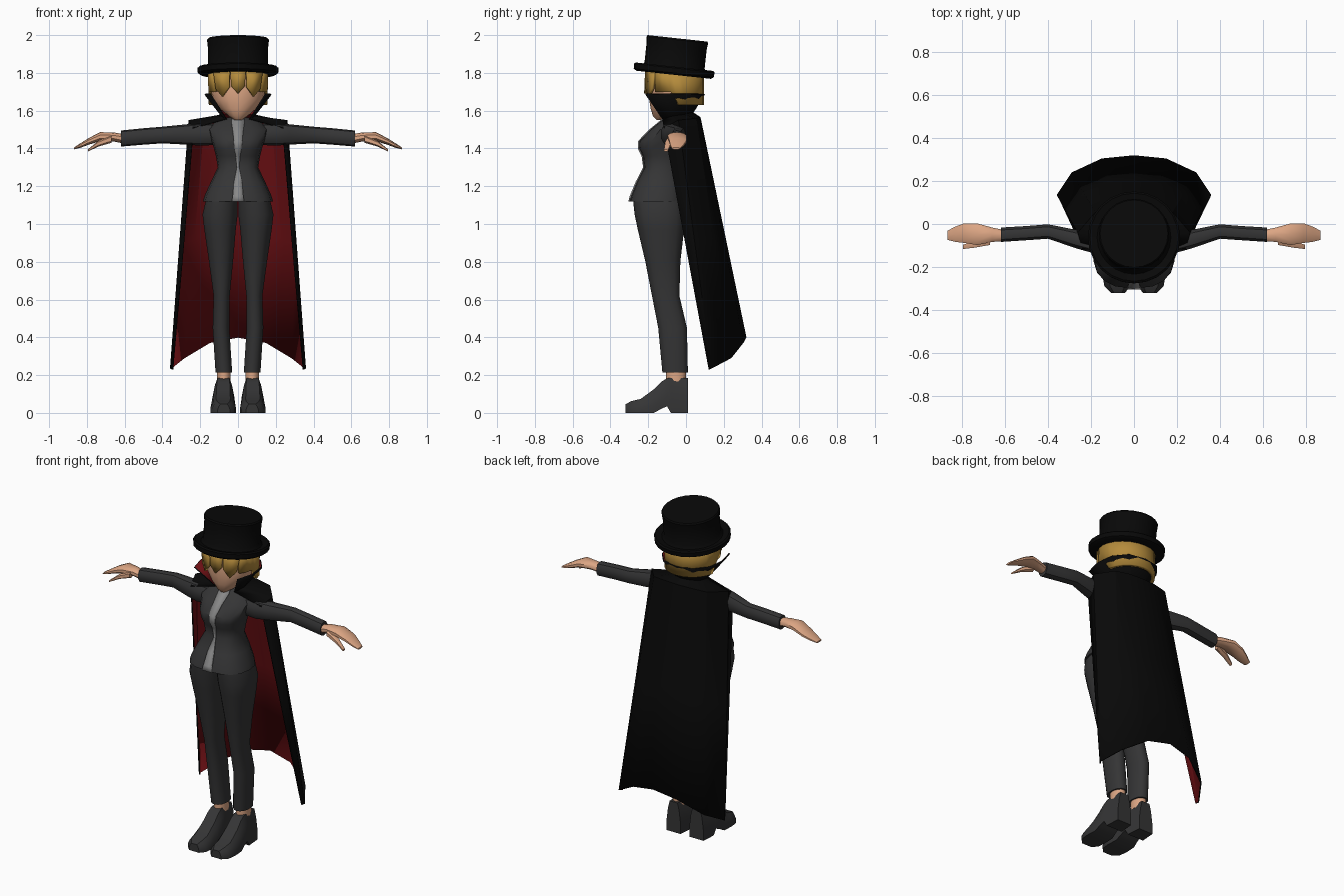
import bpy, bmesh, math
from mathutils import Matrix, Vector

if "Cube" in bpy.data.objects:
    bpy.data.objects.remove(bpy.data.objects["Cube"])


def material(name, r, g, b):
    m = bpy.data.materials.new(name)
    m.diffuse_color = (r, g, b, 1)
    m.use_nodes = True
    m.node_tree.nodes["Principled BSDF"].inputs["Base Color"].default_value = m.diffuse_color
    return m


BLACK = material("black cloth", .0025, .0025, .0025)
RED = material("red lining", .15, .005, .007)
SUIT = material("charcoal suit", .035, .035, .036)
SHIRT = material("grey shirt", .25, .25, .25)
SKIN = material("skin", .72, .38, .23)
GOLD = material("golden hair", .46, .26, .045)


def build(name, verts, faces, mats, recalc=True, angle=40):
    me = bpy.data.meshes.new(name)
    me.from_pydata(verts, [], faces)
    bm = bmesh.new()
    bm.from_mesh(me)
    if recalc:
        bmesh.ops.recalc_face_normals(bm, faces=bm.faces)
    bm.to_mesh(me)
    bm.free()
    for m in mats:
        me.materials.append(m)
    ob = bpy.data.objects.new(name, me)
    bpy.context.collection.objects.link(ob)
    bpy.ops.object.select_all(action='DESELECT')
    ob.select_set(True)
    bpy.context.view_layer.objects.active = ob
    bpy.ops.object.shade_smooth_by_angle(angle=math.radians(angle))
    return ob


def loft(name, rings, mat, angle=40):
    """Closed skin through equal-sized rings, capped at both ends."""
    n = len(rings[0])
    verts = [p for r in rings for p in r]
    faces = [(i * n + j, i * n + (j + 1) % n, (i + 1) * n + (j + 1) % n, (i + 1) * n + j)
             for i in range(len(rings) - 1) for j in range(n)]
    faces += [tuple(range(n)), tuple(range(len(verts) - n, len(verts)))]
    return build(name, verts, faces, [mat], angle=angle)


def sheet(name, rows, mats, thickness):
    """Open grid of points, thickened inwards."""
    n = len(rows[0])
    verts = [p for r in rows for p in r]
    faces = [(i * n + j, i * n + n + j, i * n + n + j + 1, i * n + j + 1)
             for i in range(len(rows) - 1) for j in range(n - 1)]
    ob = build(name, verts, faces, mats, recalc=False, angle=30)
    sol = ob.modifiers.new("thickness", 'SOLIDIFY')
    sol.thickness = thickness
    sol.offset = -1
    sol.material_offset = len(mats) - 1
    return ob


def oval(a0, a1, b0, b1, n=14, power=2.0):
    """Rounded section inside the box a0..a1, b0..b1."""
    def s(v):
        return math.copysign(abs(v) ** (2 / power), v)
    out = []
    for k in range(n):
        t = 2 * math.pi * k / n - math.pi / 2
        out.append(((a0 + a1) / 2 + (a1 - a0) / 2 * s(math.cos(t)),
                    (b0 + b1) / 2 + (b1 - b0) / 2 * s(math.sin(t))))
    return out


def ring_z(z, x0, x1, y0, y1, power=2.0, side=1, n=14):
    return [(side * a, b, z) for a, b in oval(x0, x1, y0, y1, n, power)]


def ring_x(x, y0, y1, z0, z1, side, n=10):
    return [(side * x, a, b) for a, b in oval(y0, y1, z0, z1, n, 2.3)]


# Jacket: height, half width, front, back
torso = [(1.12, .185, -.30, .0), (1.15, .177, -.292, .0), (1.22, .145, -.263, -.01),
         (1.30, .107, -.222, -.03), (1.36, .117, -.23, -.02), (1.40, .127, -.25, -.01),
         (1.44, .14, -.248, .0), (1.50, .16, -.19, .01), (1.545, .12, -.135, .0), (1.565, .06, -.115, -.01)]
loft("jacket", [ring_z(z, -w, w, f, b, 2.5, n=16) for z, w, f, b in torso], SUIT)

# Shirt front, following the jacket
shirt_w = [.033, .028, .022, .006, .012, .018, .022, .028, .035, .03]
sheet("shirt_front", [[(-w, t[2] - .005, t[0]), (w, t[2] - .005, t[0])]
                      for t, w in reversed(list(zip(torso, shirt_w)))], [SHIRT], .008)

# Head and neck
head = [(1.55, .018, -.155, -.11), (1.572, .052, -.175, -.06), (1.61, .095, -.187, .0),
        (1.66, .135, -.195, .05), (1.72, .146, -.196, .07), (1.82, .14, -.18, .06)]
loft("head", [ring_z(z, -w, w, f, b, n=16) for z, w, f, b in head], SKIN)
loft("neck", [ring_z(z, -.045, .045, -.125, -.03) for z in (1.52, 1.62)], SKIN)

# Hair: a shell round the back and sides, shorter beside the face
rows = [[], []]
for k in range(-8, 9):
    t = math.radians(k * 16)
    x, y = .162 * math.sin(t), -.065 + .16 * math.cos(t)
    rows[0].append((x, y, 1.82))
    rows[1].append((x * .97, y, 1.63 if abs(k) < 6 else 1.70))
sheet("back_hair", [[p for p in reversed(r)] for r in rows], [GOLD], .02)


# Pointed fringe locks bent round the forehead
def lock(name, outline):
    pts = [(x, -.06 - .155 * math.sqrt(1 - (x / .17) ** 2), z) for x, z in outline]
    ob = build(name, pts, [tuple(range(len(pts)))], [GOLD], recalc=False)
    sol = ob.modifiers.new("thickness", 'SOLIDIFY')
    sol.thickness = .015
    sol.offset = 0


lock("middle_fringe", [(-.042, 1.82), (-.036, 1.73), (0, 1.69), (.036, 1.73), (.042, 1.82)])
for s, tag in ((-1, "right"), (1, "left")):
    lock(tag + "_fringe", [(s * x, z) for x, z in
                           ((.044, 1.82), (.046, 1.725), (.082, 1.675), (.115, 1.715), (.13, 1.82))])

# Top hat: turned profile, tipped backwards
profile = [(.001, 0), (.198, 0), (.213, .01), (.215, .036), (.206, .043), (.172, .034),
           (.160, .05), (.160, .15), (.164, .186), (.158, .194), (.001, .194)]
tilt = Matrix.Translation((0, -.066, 1.79)) @ Matrix.Rotation(math.radians(-6.2), 4, 'X')
loft("top_hat", [[tilt @ Vector((r * math.cos(math.pi * k / 12), r * math.sin(math.pi * k / 12), h))
                  for k in range(24)] for r, h in profile], BLACK)

# Cape with standing collar: half rows run from the front edge to the middle of the back
half = [
    [(.15, -.215, 1.685), (.178, -.11, 1.685), (.165, .0, 1.685), (.10, .08, 1.685), (0, .10, 1.685)],
    [(.065, -.125, 1.555), (.09, -.07, 1.572), (.085, -.01, 1.58), (.05, .03, 1.59), (0, .04, 1.59)],
    [(.24, -.118, 1.51), (.262, -.04, 1.55), (.18, .055, 1.56), (.09, .072, 1.565), (0, .077, 1.565)],
    [(.35, .12, .23), (.36, .135, .235), (.29, .24, .29), (.15, .305, .372), (0, .32, .40)]]
half.insert(3, [tuple(Vector(a).lerp(Vector(b), .5)) for a, b in zip(half[2], half[3])])
sheet("cape", [r + [(-x, y, z) for x, y, z in reversed(r[:-1])] for r in half], [BLACK, RED], .008)

# Limbs, built once per side
leg = [(1.125, .0, .172, -.28, -.01), (1.05, .0, .19, -.272, -.005), (.97, .01, .18, -.255, -.01),
       (.80, .025, .155, -.215, -.03), (.62, .043, .13, -.18, -.035),
       (.45, .045, .135, -.147, .005), (.215, .03, .12, -.125, .01)]
arm = [(.08, -.13, -.02, 1.42, 1.53), (.2, -.135, -.03, 1.415, 1.535), (.27, -.115, -.025, 1.42, 1.528),
       (.4, -.07, .0, 1.427, 1.515), (.5, -.077, -.008, 1.42, 1.507), (.62, -.085, -.015, 1.41, 1.495)]
hand = [(.60, -.08, -.028, 1.425, 1.475), (.66, -.085, -.015, 1.437, 1.485), (.73, -.10, .005, 1.438, 1.486),
        (.79, -.09, .005, 1.42, 1.455), (.83, -.085, -.01, 1.405, 1.43), (.868, -.075, -.03, 1.395, 1.405)]
thumb = [(.67, -.10, -.06, 1.43, 1.47), (.74, -.112, -.075, 1.41, 1.44), (.795, -.118, -.095, 1.383, 1.395)]
# Shoe sections from heel to toe: y, inner, outer, bottom, top
shoe = [(.01, .03, .125, 0, .185), (-.08, .022, .132, 0, .185), (-.10, .02, .134, .035, .183),
        (-.13, .018, .137, .022, .165), (-.17, .014, .142, 0, .125), (-.24, .011, .146, 0, .074),
        (-.29, .016, .138, 0, .062), (-.32, .042, .108, 0, .046)]
section = [(0, 0), (1, 0), (1, .35), (.9, .75), (.78, 1), (.22, 1), (.1, .75), (0, .35)]
for s, tag in ((-1, "right"), (1, "left")):
    loft(tag + "_trouser_leg", [ring_z(*r, 2.3, s) for r in leg], SUIT)
    loft(tag + "_ankle", [ring_z(z, .038, .112, -.105, .0, 2, s) for z in (.16, .23)], SKIN)
    loft(tag + "_shoe", [[(s * (a + (b - a) * u), y, c + (d - c) * v) for u, v in section]
                         for y, a, b, c, d in shoe], SUIT)
    loft(tag + "_sleeve", [ring_x(*r, s) for r in arm], SUIT)
    loft(tag + "_hand", [ring_x(*r, s) for r in hand], SKIN)
    loft(tag + "_thumb", [ring_x(*r, s, 6) for r in thumb], SKIN)
